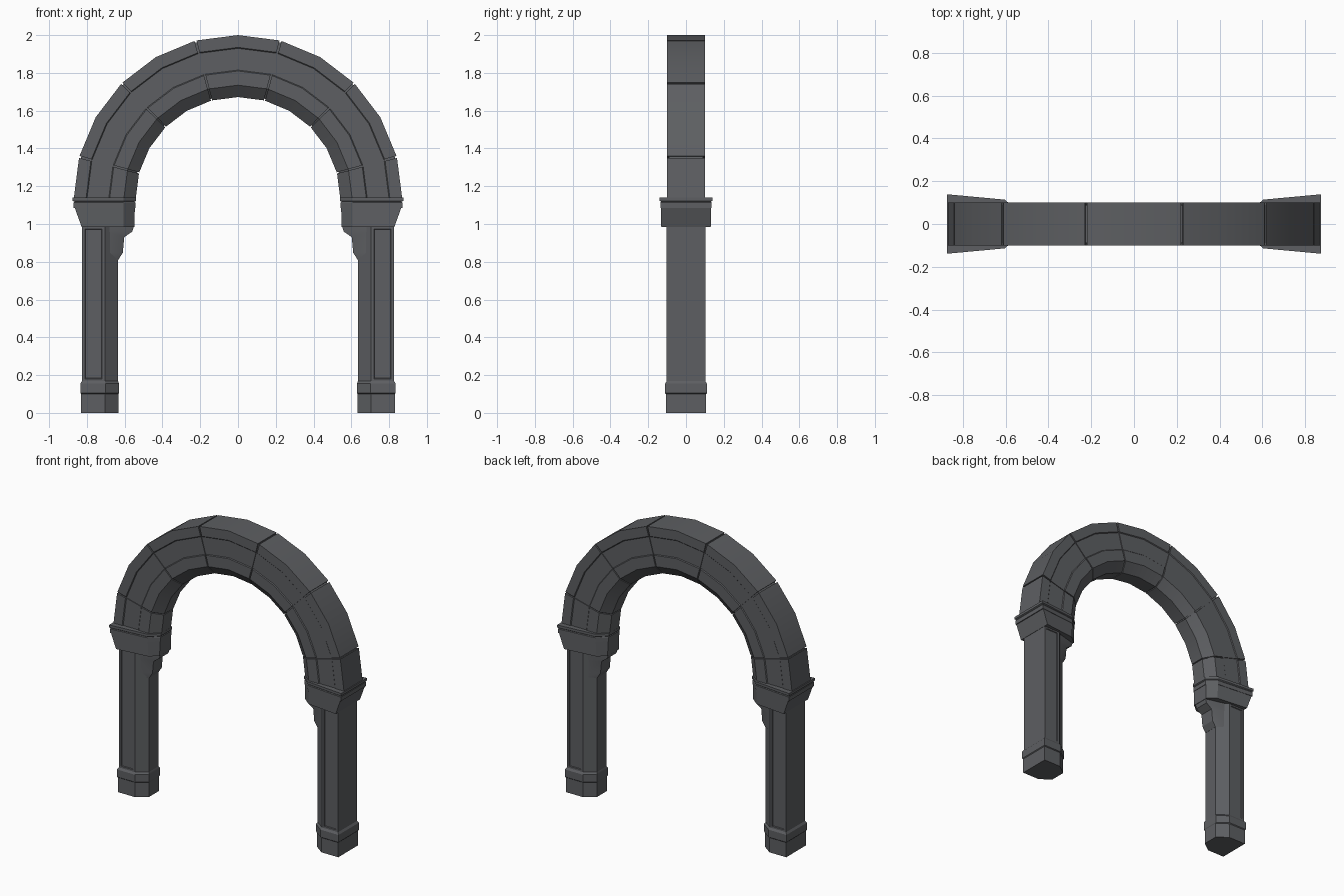
import bpy, bmesh
from math import sin, cos, radians

if "Cube" in bpy.data.objects:
    bpy.data.objects.remove(bpy.data.objects["Cube"])

stone = bpy.data.materials.new("dark_stone")
stone.diffuse_color = (0.11, 0.114, 0.122, 1)
stone.use_nodes = True
stone.node_tree.nodes["Principled BSDF"].inputs["Base Color"].default_value = stone.diffuse_color


def loft(name, rings, panel=False, mirror=True):
    """Skin a stack of closed rings and cap both ends."""
    bm = bmesh.new()
    loops = [[bm.verts.new(p) for p in ring] for ring in rings]
    n = len(loops[0])
    for a, b in zip(loops, loops[1:]):
        for i in range(n):
            j = (i + 1) % n
            bm.faces.new((a[i], a[j], b[j], b[i]))
    bm.faces.new(loops[0])
    bm.faces.new(loops[-1])
    bmesh.ops.recalc_face_normals(bm, faces=bm.faces)
    if panel:
        # shallow sunk panels on the tall front and back faces
        sides = [f for f in bm.faces if abs(f.normal.y) > 0.99 and f.calc_area() > 0.05]
        bmesh.ops.inset_individual(bm, faces=sides, thickness=0.022)
        bmesh.ops.inset_individual(bm, faces=sides, thickness=0.004, depth=-0.005)
    mesh = bpy.data.meshes.new(name)
    bm.to_mesh(mesh)
    bm.free()
    mesh.materials.append(stone)
    ob = bpy.data.objects.new(name, mesh)
    bpy.context.collection.objects.link(ob)
    if mirror:
        ob.modifiers.new("mirror", 'MIRROR').use_axis[0] = True
    # soft shading along the curve, crisp at real corners
    bpy.ops.object.select_all(action='DESELECT')
    ob.select_set(True)
    bpy.context.view_layer.objects.active = ob
    bpy.ops.object.shade_smooth_by_angle(angle=radians(25))
    return ob


def ring(z, half):
    """Level ring symmetric in y from (x, y) half points."""
    return [(x, y, z) for x, y in half] + [(x, -y, z) for x, y in reversed(half)]


def pier(z, off):
    return ring(z, [(0.826 + off, 0.102 + off), (0.705 - off * .5, 0.102 + off),
                    (0.635 - off * .6, 0.05 + off)])


# pier: base block and panelled shaft with chamfered inner corners
loft("pier_base", [pier(z, o) for z, o in
                   [(0, .004), (.10, .004), (.105, .009), (.155, .009), (.168, 0)]])
loft("pier_shaft", [pier(.165, 0), pier(.99, 0)], panel=True)

# small corbel on the inner side of the pier
loft("corbel", [ring(z, [(.72, .09), (.685, .085), (x, .05)]) for z, x in
                [(.81, .634), (.848, .61), (.93, .602), (.96, .56), (.99, .55)]])

# capital flaring outwards, with a stepped lip
loft("capital", [ring(z, [(xo, yo), (.605, .11 + yo - .135), (xi, .06)]) for z, xo, yo, xi in
                 [(.985, .828, .131, .549), (1.085, .864, .133, .546), (1.085, .87, .136, .543),
                  (1.113, .87, .136, .543), (1.118, .866, .132, .547), (1.123, .875, .139, .54),
                  (1.14, .875, .139, .54)]])

# arch cross-section: radius and half depth, with a shallow channel and inner chamfer
SECTION = [(.87, .1), (.805, .1), (.80, .095), (.685, .095), (.68, .1), (.605, .1), (.542, .05)]
# smaller section that closes the joints from inside
CORE = [(.86, .09), (.605, .09), (.552, .045)]


def arch_ring(deg, section=SECTION):
    a = radians(deg)
    pts = section + [(r, -y) for r, y in reversed(section)]
    return [(r * sin(a), y, 1.13 + r * cos(a)) for r, y in pts]


# wedge stones separated by thin joints
GAP = 0.35
loft("keystone", [arch_ring(a) for a in (-15 + GAP, 0, 15 - GAP)], mirror=False)
loft("upper_stone", [arch_ring(a) for a in (15 + GAP, 30, 45 - GAP)])
loft("lower_stone", [arch_ring(a) for a in (45 + GAP, 60, 75 - GAP)])
loft("springer_stone", [arch_ring(a) for a in (75 + GAP, 90)])
for joint in (15, 45, 75):
    loft("joint_mortar", [arch_ring(joint + d, CORE) for d in (-.5, .5)])
